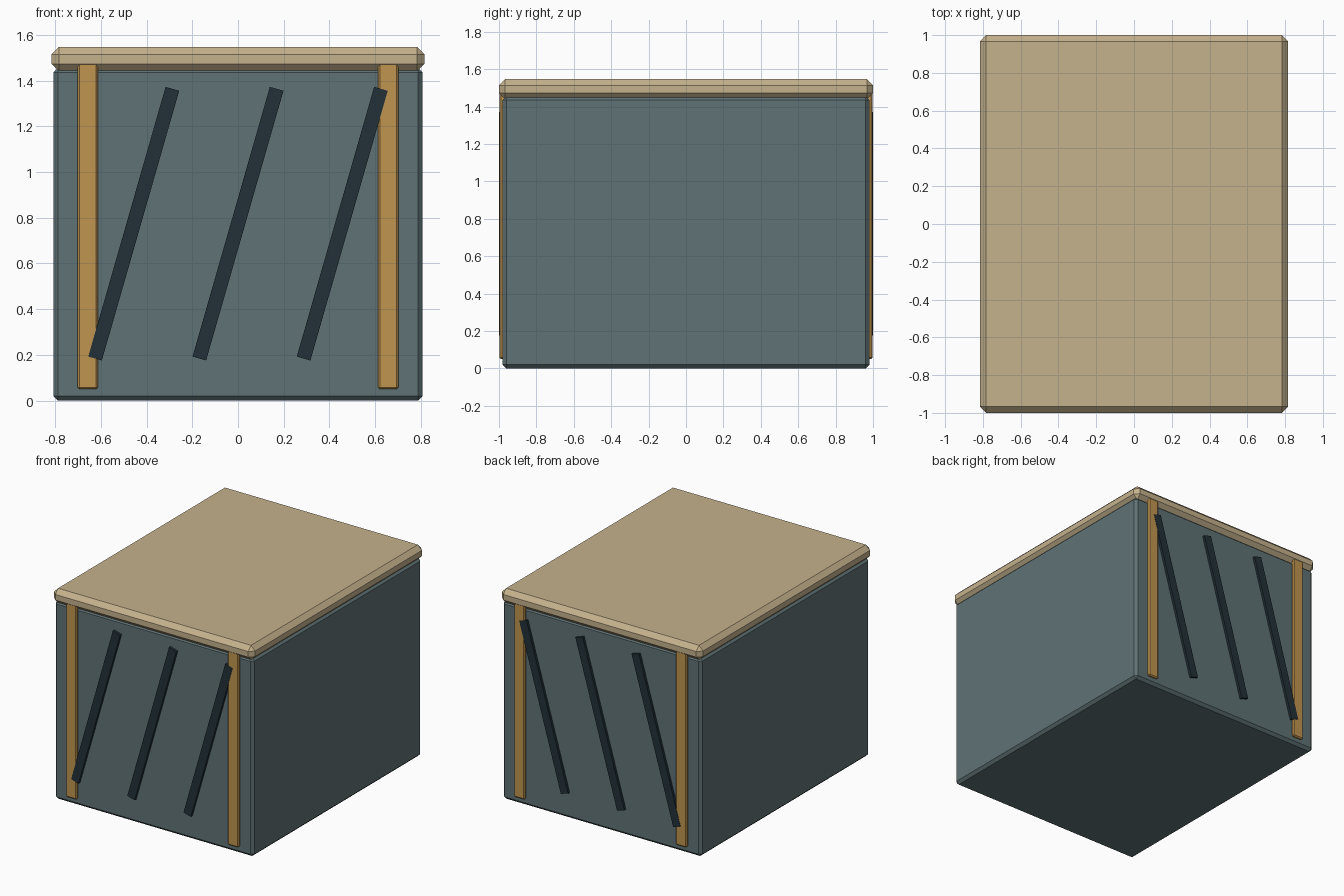
import bpy, bmesh, math
from mathutils import Matrix, Vector

if "Cube" in bpy.data.objects:
    bpy.data.objects.remove(bpy.data.objects["Cube"])


def material(name, rgb):
    m = bpy.data.materials.new(name)
    m.diffuse_color = (*rgb, 1)
    m.use_nodes = True
    m.node_tree.nodes["Principled BSDF"].inputs["Base Color"].default_value = m.diffuse_color
    return m


teal = material("painted_teal", (0.117, 0.171, 0.181))
tan = material("pale_wood", (0.558, 0.445, 0.266))
gold = material("golden_wood", (0.527, 0.301, 0.08))
dark = material("dark_slat", (0.016, 0.03, 0.04))


def box(name, size, centre, mat, chamfer=0.0, tilt=0.0):
    """Box with optional single-segment chamfer, tilted about the y axis."""
    bm = bmesh.new()
    bmesh.ops.create_cube(bm, size=1, matrix=Matrix.Diagonal((*size, 1)))
    if chamfer:
        bmesh.ops.bevel(bm, geom=bm.edges[:], offset=chamfer, segments=1,
                        affect='EDGES', profile=0.5)
    mesh = bpy.data.meshes.new(name)
    bm.to_mesh(mesh)
    bm.free()
    mesh.materials.append(mat)
    ob = bpy.data.objects.new(name, mesh)
    ob.location = Vector(centre)
    ob.rotation_euler.y = tilt
    bpy.context.collection.objects.link(ob)
    return ob


# Crate body and overhanging lid
box("body", (1.614, 1.96, 1.455), (0, 0, 0.7275), teal, 0.02)
box("lid", (1.632, 2.0, 0.107), (0, 0, 1.4935), tan, 0.033)

# Uprights and slanted slats, mirrored on both ends
for end, s in (("front", -1), ("back", 1)):
    for side, x in (("left", -0.657), ("right", 0.657)):
        box(f"{end}_{side}_upright", (0.088, 0.05, 1.43),
            (x, s * 0.972, 0.765), gold, 0.008)
    for i in range(3):
        box(f"{end}_slat_{i + 1}", (0.062, 0.04, 1.227),
            ((i - 1) * 0.456, s * 0.979, 0.774), dark,
            tilt=math.radians(16))
